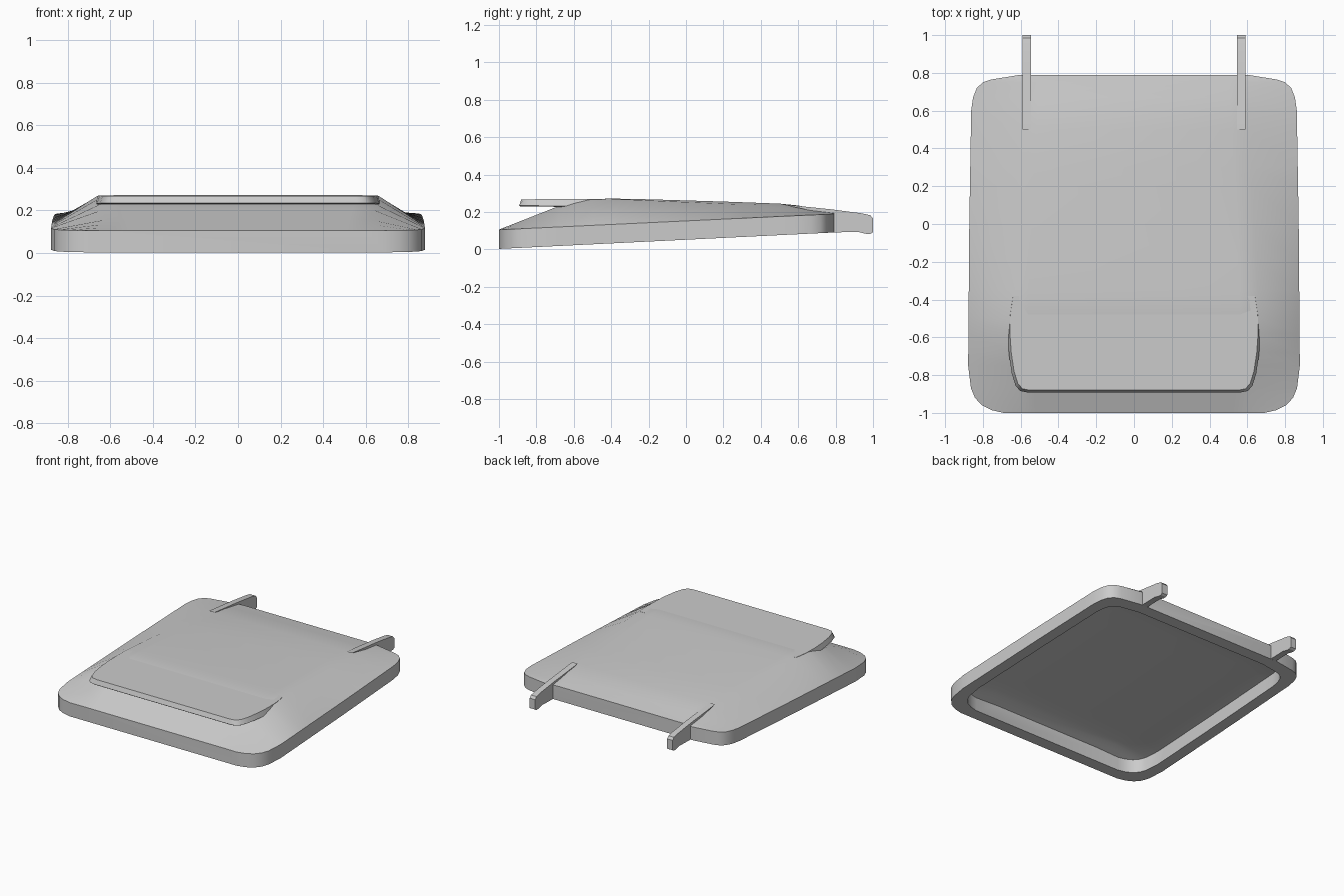
import bpy, bmesh

if "Cube" in bpy.data.objects:
    bpy.data.objects.remove(bpy.data.objects["Cube"])


def interp(table, y):
    for (a, va), (b, vb) in zip(table, table[1:]):
        if y <= b:
            return va + (vb - va) * (y - a) / (b - a)
    return table[-1][1]


def loft(name, rings):
    """Closed solid through rings that all have the same number of points."""
    bm = bmesh.new()
    rows = [[bm.verts.new(p) for p in r] for r in rings]
    n = len(rows[0])
    for a, b in zip(rows, rows[1:]):
        for i in range(n):
            j = (i + 1) % n
            bm.faces.new((a[i], a[j], b[j], b[i]))
    bm.faces.new(rows[0])
    bm.faces.new(rows[-1])
    bmesh.ops.recalc_face_normals(bm, faces=bm.faces)
    me = bpy.data.meshes.new(name)
    bm.to_mesh(me)
    bm.free()
    ob = bpy.data.objects.new(name, me)
    bpy.context.collection.objects.link(ob)
    return ob


def smooth(ob, angle=0.6):
    bpy.ops.object.select_all(action='DESELECT')
    ob.select_set(True)
    bpy.context.view_layer.objects.active = ob
    bpy.ops.object.shade_smooth_by_angle(angle=angle)


# Lid dimensions as functions of depth y
WIDTH = [(-1, .69), (-.985, .755), (-.96, .805), (-.92, .842), (-.87, .863), (-.75, .878),
         (0, .872), (.6, .862), (.67, .852), (.72, .832), (.75, .80), (.765, .755), (.79, .6)]
PANEL = [(-1, .6), (-.68, .64), (-.5, .66), (-.3, .655), (.3, .62), (.79, .59)]
TOP = [(-1, .106), (-.68, .232), (-.58, .257), (-.5, .269), (-.4, .272), (-.2, .268),
       (.2, .256), (.5, .245), (.6, .235), (.79, .197)]
EDGE = [(-1, .106), (-.68, .232), (-.58, .257), (-.5, .268), (-.35, .268), (.3, .24),
        (.6, .215), (.79, .194)]


def bottom(y):
    return .003 + .049 * (y + 1)


def lid_section(y):
    w, p = interp(WIDTH, y), interp(PANEL, y)
    b, r = bottom(y), .105 + .0475 * (y + 1)
    half = [(w, b), (w, r), (p, interp(EDGE, y)), (p * .85, interp(TOP, y))]
    return [(x, y, z) for x, z in half] + [(-x, y, z) for x, z in reversed(half)]


def cavity_section(y0):
    y = (y0 + .105) * .905 - .105
    w, b = interp(WIDTH, y0) * .905, bottom(y)
    crown = min(b + .14, interp(TOP, y) - .025)
    half = [(w, b - .1), (w, b + .1), (w * .7, crown)]
    return [(x, y, z) for x, z in half] + [(-x, y, z) for x, z in reversed(half)]


# Lid shell, hollowed from below
ys = sorted({y for t in (WIDTH, TOP, EDGE) for y, _ in t})
lid = loft("lid_shell", [lid_section(y) for y in ys])
cutter = loft("lid_cavity", [cavity_section(y) for y in ys])
cutter.hide_render = True
mod = lid.modifiers.new("hollow", 'BOOLEAN')
mod.operation, mod.solver, mod.object = 'DIFFERENCE', 'EXACT', cutter
bpy.context.view_layer.objects.active = lid
bpy.ops.object.modifier_apply(modifier=mod.name)
bpy.data.objects.remove(cutter)
smooth(lid)

# Overhanging front grip lip
LIP = [(.55, -.88), (.59, -.872), (.615, -.845), (.635, -.78), (.65, -.68), (.657, -.58),
       (.655, -.48), (.64, -.38)]


def lip_ring(grow, z0, z1):
    pts = [(x + grow, y - (grow if y < -.6 else 0)) for x, y in LIP]
    pts += [(-x, y) for x, y in reversed(pts)]
    return [(x, y, z0 + (z1 - z0) * (y + .89) / .51) for x, y in pts]


lip = loft("grip_lip", [lip_ring(.006, .23, .225), lip_ring(.012, .235, .228),
                        lip_ring(0, .268, .270)])
smooth(lip)

# Pair of hinge arms
ARM = [(.5, .243), (.78, .214), (.94, .193), (.985, .183), (1, .165), (1, .092), (.985, .083),
       (.96, .084), (.92, .094), (.75, .09), (.73, .195)]
for side, label in ((-1, "left"), (1, "right")):
    arm = loft("hinge_arm_" + label,
               [[(side * x, y, z) for y, z in ARM] for x in (.545, .59)])
    smooth(arm, .5)
